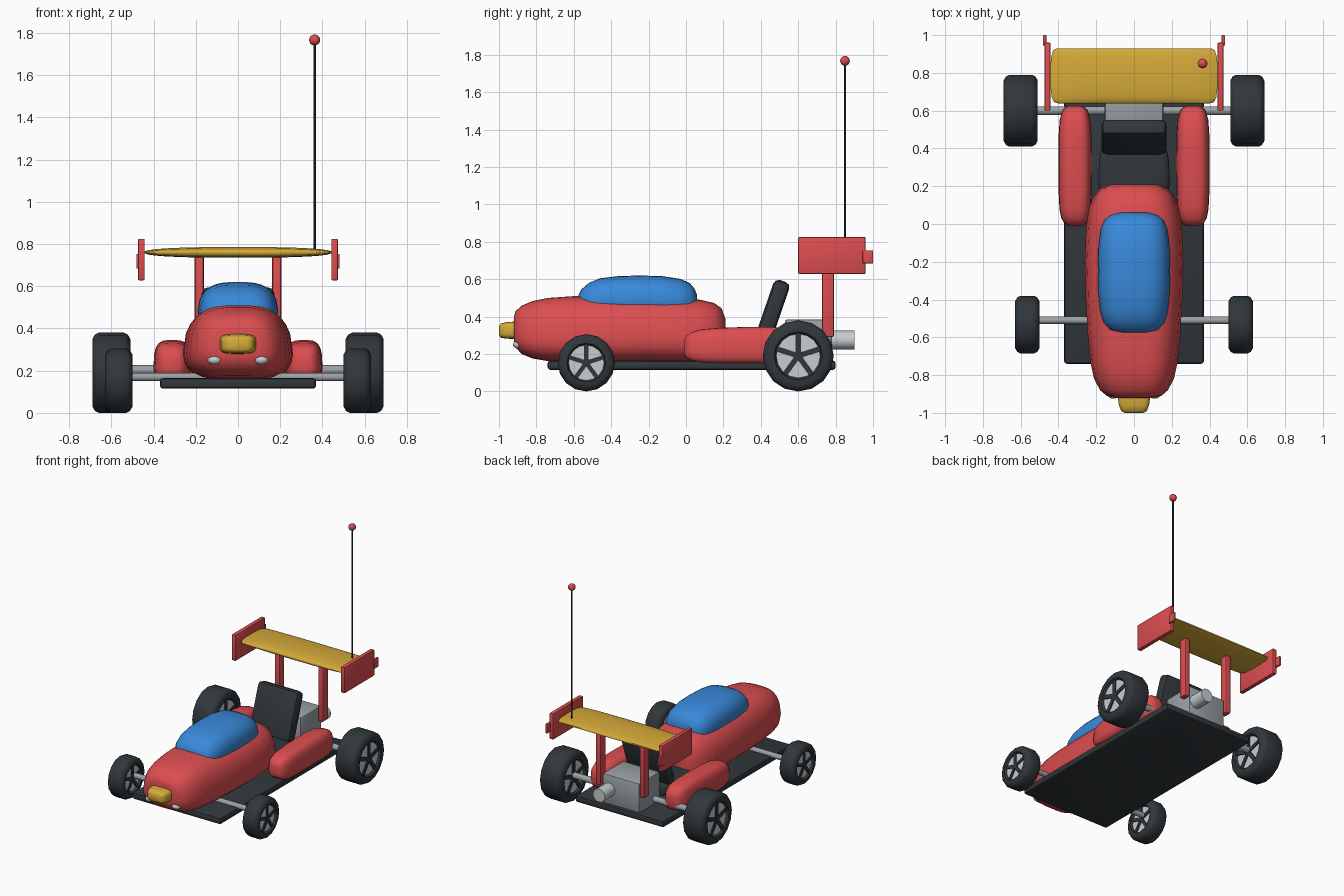
import bpy, bmesh, math
from mathutils import Matrix, Vector

if "Cube" in bpy.data.objects:
    bpy.data.objects.remove(bpy.data.objects["Cube"])


def material(name, rgb):
    m = bpy.data.materials.new(name)
    m.diffuse_color = (*rgb, 1)
    m.use_nodes = True
    m.node_tree.nodes["Principled BSDF"].inputs["Base Color"].default_value = m.diffuse_color
    return m


RED = material("red", (0.72, 0.075, 0.08))
YELLOW = material("yellow", (0.66, 0.40, 0.04))
BLUE = material("blue", (0.04, 0.25, 0.70))
DARK = material("charcoal", (0.030, 0.038, 0.044))
GREY = material("metal grey", (0.33, 0.36, 0.38))
LIGHT = material("light grey", (0.58, 0.61, 0.63))


def finish(name, bm, mat, angle=35):
    bmesh.ops.recalc_face_normals(bm, faces=bm.faces)
    me = bpy.data.meshes.new(name)
    bm.to_mesh(me)
    bm.free()
    me.materials.append(mat)
    ob = bpy.data.objects.new(name, me)
    bpy.context.collection.objects.link(ob)
    bpy.context.view_layer.objects.active = ob
    ob.select_set(True)
    bpy.ops.object.shade_smooth_by_angle(angle=math.radians(angle))
    ob.select_set(False)
    return ob


def box(name, mat, lo, hi, bevel=0.0, tilt=0.0):
    lo, hi = Vector(lo), Vector(hi)
    bm = bmesh.new()
    bmesh.ops.create_cube(bm, size=1)
    bmesh.ops.scale(bm, vec=hi - lo, verts=bm.verts)
    if bevel:
        bmesh.ops.bevel(bm, geom=bm.edges[:], offset=bevel, segments=2,
                        profile=0.5, affect='EDGES')
    bmesh.ops.rotate(bm, cent=(0, 0, 0), verts=bm.verts,
                     matrix=Matrix.Rotation(math.radians(tilt), 3, 'X'))
    bmesh.ops.translate(bm, vec=(lo + hi) / 2, verts=bm.verts)
    return finish(name, bm, mat)


def rod(name, mat, a, b, r, sides=16):
    a, b = Vector(a), Vector(b)
    bm = bmesh.new()
    bmesh.ops.create_cone(bm, cap_ends=True, segments=sides, radius1=r, radius2=r,
                          depth=(b - a).length)
    rot = Vector((0, 0, 1)).rotation_difference(b - a).to_matrix().to_4x4()
    bm.transform(Matrix.Translation((a + b) / 2) @ rot)
    return finish(name, bm, mat)


def ball(name, mat, c, scale):
    bm = bmesh.new()
    bmesh.ops.create_uvsphere(bm, u_segments=16, v_segments=10, radius=1)
    bm.transform(Matrix.Translation(c) @ Matrix.Diagonal((*scale, 1)))
    return finish(name, bm, mat)


def loft(name, mat, stations, power=3.2, taper=0.0, cx=0.0, n=28):
    """Rounded hull; stations are (y, half width, z low, z high)."""
    bm = bmesh.new()
    rings = []
    for y, hw, z0, z1 in stations:
        ring = []
        for i in range(n):
            t = 2 * math.pi * (i + 0.5) / n
            c, s = math.cos(t), math.sin(t)
            u = math.copysign(abs(c) ** (2 / power), c)
            v = math.copysign(abs(s) ** (2 / power), s)
            ring.append(bm.verts.new((cx + hw * u * (1 - taper * max(v, 0)), y,
                                      (z0 + z1) / 2 + v * (z1 - z0) / 2)))
        rings.append(ring)
    for a, b in zip(rings, rings[1:]):
        for i in range(n):
            j = (i + 1) % n
            bm.faces.new((a[i], a[j], b[j], b[i]))
    bm.faces.new(rings[0])
    bm.faces.new(rings[-1])
    return finish(name, bm, mat, 60)


def wheel(name, x, y, r, w, sides=16):
    # tyre: revolved closed profile of (x offset, radius)
    h, e = w / 2, 0.03
    prof = [(-h + .02, .60 * r), (-h, .68 * r), (-h, r - e), (-h + e * .4, r - e * .3), (-h + e, r)]
    prof += [(-px, pr) for px, pr in reversed(prof)]
    bm = bmesh.new()
    vs = [bm.verts.new((px, 0, pr)) for px, pr in prof]
    es = [bm.edges.new((vs[i], vs[(i + 1) % len(vs)])) for i in range(len(vs))]
    bmesh.ops.spin(bm, geom=vs + es, cent=(0, 0, 0), axis=(1, 0, 0),
                   angle=2 * math.pi, steps=sides, use_merge=True)
    bmesh.ops.remove_doubles(bm, verts=bm.verts, dist=1e-5)
    bmesh.ops.translate(bm, vec=(x, y, r), verts=bm.verts)
    finish(name + "_tyre", bm, DARK, 40)
    # rim disc
    rod(name + "_rim", LIGHT, (x - h + .015, y, r), (x + h - .015, y, r), .64 * r, 24)
    # five dark spokes and hub, running through both sides
    bm = bmesh.new()
    for k in range(5):
        m = (Matrix.Translation((x, y, r)) @ Matrix.Rotation(k * math.tau / 5, 4, 'X')
             @ Matrix.Translation((0, 0, .33 * r)) @ Matrix.Diagonal((w - .014, .15 * r, .66 * r, 1)))
        bmesh.ops.create_cube(bm, size=1, matrix=m)
    finish(name + "_spokes", bm, DARK)
    rod(name + "_hub", DARK, (x - h + .006, y, r), (x + h - .006, y, r), .14 * r)


# floor plate
box("chassis_plate", DARK, (-.37, -.74, .115), (.37, .80, .165), .015)

# main body, canopy and nose
loft("body", RED, [(-.92, .10, .27, .40), (-.91, .145, .235, .43), (-.88, .18, .20, .458),
                   (-.82, .212, .175, .484), (-.74, .23, .162, .50), (-.60, .245, .155, .51),
                   (-.40, .257, .155, .507), (-.20, .262, .155, .503), (-.02, .255, .155, .497),
                   (.08, .24, .157, .49), (.15, .212, .165, .473), (.19, .175, .18, .445),
                   (.21, .12, .21, .39)], 3.4, .2)
loft("canopy", BLUE, [(-.575, .09, .42, .515), (-.56, .135, .41, .545), (-.52, .165, .40, .58),
                      (-.46, .18, .40, .605), (-.36, .19, .40, .617), (-.25, .192, .40, .62),
                      (-.13, .19, .40, .617), (-.03, .178, .40, .602), (.02, .158, .40, .58),
                      (.045, .13, .41, .55), (.06, .085, .42, .515)], 3.2, .2)
loft("nose_bumper", YELLOW, [(-1.0, .05, .30, .35), (-.99, .068, .287, .363), (-.96, .08, .282, .37),
                             (-.92, .086, .28, .373), (-.86, .085, .28, .373)], 4)

# front lamps, side pods
for s, side in ((-1, "left"), (1, "right")):
    ball("headlight_" + side, LIGHT, (s * .11, -.895, .25), (.034, .03, .022))
    loft("side_pod_" + side, RED,
         [(-.01, .035, .20, .27), (0, .055, .178, .295), (.03, .073, .16, .318), (.08, .083, .15, .332),
          (.18, .088, .145, .34), (.32, .089, .145, .345), (.46, .088, .145, .345), (.55, .082, .15, .338),
          (.60, .068, .162, .32), (.618, .05, .18, .295), (.626, .03, .20, .27)],
         3.6, .12, cx=s * .312)

# seat
loft("seat_base", DARK, [(.08, .14, .165, .25), (.12, .175, .16, .27), (.22, .19, .16, .275),
                         (.34, .185, .16, .275), (.44, .165, .16, .27), (.47, .14, .165, .25)], 4.5)
box("seat_back", DARK, (-.172, .415, .24), (.172, .505, .60), .03, tilt=-19)

# engine and exhaust
box("engine_block", GREY, (-.155, .53, .16), (.155, .78, .385), .012)
rod("exhaust", LIGHT, (.10, .70, .275), (.10, .90, .275), .05)

# axles and wheels
rod("front_axle", GREY, (-.56, -.51, .17), (.56, -.51, .17), .02)
rod("rear_axle", GREY, (-.58, .60, .203), (.58, .60, .203), .023)
for s, side in ((-1, "left"), (1, "right")):
    wheel("front_wheel_" + side, s * .565, -.533, .153, .13)
    wheel("rear_wheel_" + side, s * .60, .60, .19, .18)

# rear wing with struts, end plates and tabs
loft("wing", YELLOW, [(.638, .40, .752, .765), (.645, .425, .745, .772), (.67, .438, .738, .780),
                      (.73, .445, .735, .786), (.81, .445, .737, .784), (.88, .442, .742, .778),
                      (.92, .43, .748, .77), (.93, .41, .753, .764)], 2.5)
for s, side in ((-1, "left"), (1, "right")):
    def span(a, b):
        return (a, b) if s > 0 else (-b, -a)
    a, b = span(.162, .205)
    box("wing_strut_" + side, RED, (a, .728, .29), (b, .792, .755), .01)
    a, b = span(.442, .474)
    box("end_plate_" + side, RED, (a, .60, .628), (b, .96, .825), .006)
    a, b = span(.464, .482)
    box("end_tab_" + side, RED, (a, .945, .684), (b, 1.0, .754), .004)

# antenna
rod("antenna", DARK, (.363, .85, .75), (.363, .85, 1.76), .006, 8)
ball("antenna_tip", RED, (.363, .85, 1.767), (.026, .026, .026))
